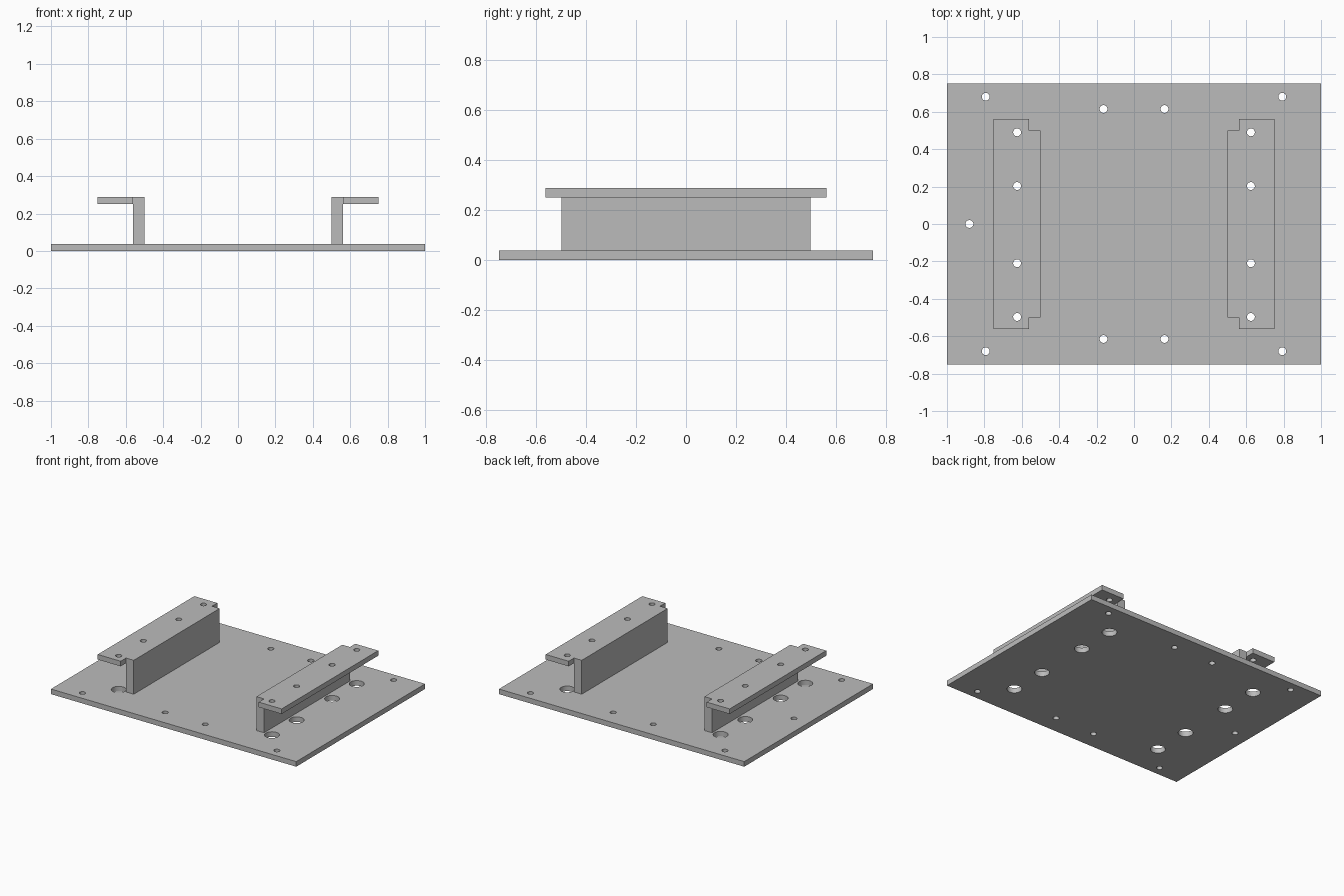
import bpy
import bmesh
from mathutils import Matrix, Vector

default_cube = bpy.data.objects.get("Cube")
if default_cube:
    bpy.data.objects.remove(default_cube, do_unlink=True)

PLATE_TOP = 0.0375
FLANGE_BOTTOM = 0.25
FLANGE_TOP = 0.2875
SMALL, LARGE = 0.021, 0.05
BOLT_X = 0.625
BOLT_ROWS = (0.49, 0.203, -0.21, -0.497)

grey = bpy.data.materials.new("plain grey")
grey.use_nodes = True
colour = (0.5, 0.5, 0.5, 1)
grey.diffuse_color = colour
grey.node_tree.nodes["Principled BSDF"].inputs["Base Color"].default_value = colour


def finish(name, bm):
    mesh = bpy.data.meshes.new(name)
    bm.to_mesh(mesh)
    bm.free()
    mesh.materials.append(grey)
    obj = bpy.data.objects.new(name, mesh)
    bpy.context.scene.collection.objects.link(obj)
    return obj


def box(name, low, high):
    low, high = Vector(low), Vector(high)
    bm = bmesh.new()
    place = Matrix.Translation((low + high) / 2) @ Matrix.Diagonal((*(high - low), 1))
    bmesh.ops.create_cube(bm, size=1, matrix=place)
    return finish(name, bm)


def drills(name, holes):
    """One cutter object holding a vertical cylinder per (x, y, radius)."""
    bm = bmesh.new()
    for x, y, r in holes:
        bmesh.ops.create_cone(bm, cap_ends=True, segments=32, radius1=r, radius2=r,
                              depth=1, matrix=Matrix.Translation((x, y, 0)))
    return finish(name, bm)


def combine(obj, other, operation):
    """Apply a boolean and discard the helper object."""
    other.hide_render = True
    mod = obj.modifiers.new(operation.lower(), "BOOLEAN")
    mod.operation, mod.object, mod.solver = operation, other, "EXACT"
    graph = bpy.context.evaluated_depsgraph_get()
    result = bpy.data.meshes.new_from_object(obj.evaluated_get(graph))
    obj.modifiers.clear()
    obj.data = result
    bpy.data.objects.remove(other, do_unlink=True)


# Base plate with mounting holes and screwdriver access holes
base = box("base_plate", (-1, -0.75, 0), (1, 0.75, PLATE_TOP))
holes = [(-0.88, 0, SMALL)]
for sx in (-1, 1):
    for sy in (-1, 1):
        holes += [(sx * 0.793, sy * 0.68, SMALL), (sx * 0.163, sy * 0.615, SMALL)]
    holes += [(sx * BOLT_X, y, LARGE) for y in BOLT_ROWS]
combine(base, drills("plate_drills", holes), "DIFFERENCE")

# Two brackets: upright web with a longer flange facing outwards
for side, sx in (("left", 1), ("right", -1)):
    def span(a, b):
        return sorted((sx * a, sx * b))

    inner, outer = span(0.5, 0.5625)
    bracket = box(side + "_bracket", (inner, -0.5, PLATE_TOP), (outer, 0.5, FLANGE_TOP))
    inner, outer = span(0.5625, 0.75)
    flange = box("flange", (inner, -0.5625, FLANGE_BOTTOM), (outer, 0.5625, FLANGE_TOP))
    combine(bracket, flange, "UNION")
    bolts = [(sx * BOLT_X, y, SMALL) for y in BOLT_ROWS]
    combine(bracket, drills("flange_drills", bolts), "DIFFERENCE")

# Crisp edges with smooth hole walls
for obj in bpy.context.scene.objects:
    obj.select_set(obj.type == "MESH")
bpy.context.view_layer.objects.active = base
bpy.ops.object.shade_smooth_by_angle()
